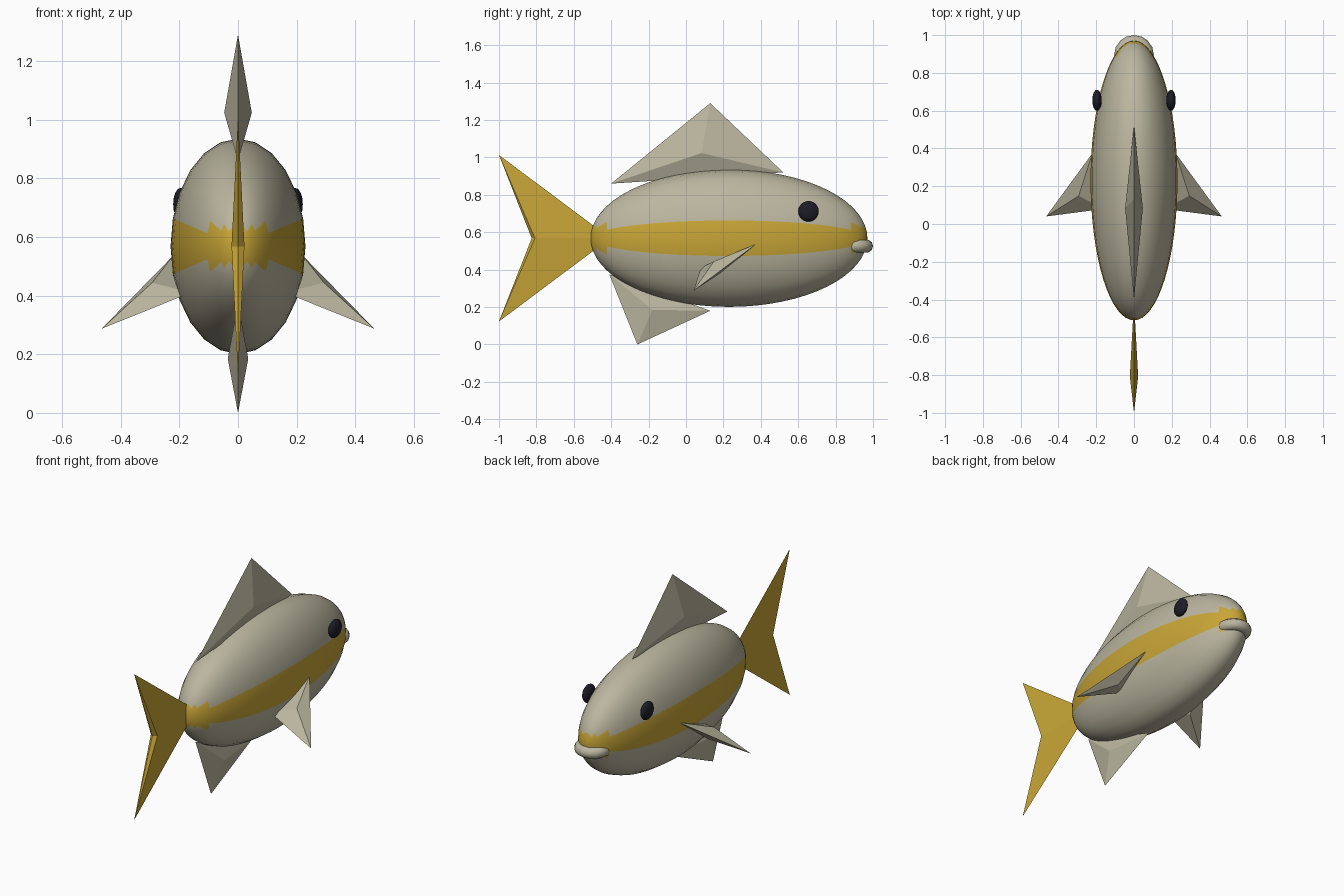
import bpy, bmesh, math
from mathutils import Vector, Matrix

if "Cube" in bpy.data.objects:
    bpy.data.objects.remove(bpy.data.objects["Cube"])


def material(name, rgb):
    m = bpy.data.materials.new(name)
    m.diffuse_color = (*rgb, 1)
    m.use_nodes = True
    m.node_tree.nodes["Principled BSDF"].inputs["Base Color"].default_value = m.diffuse_color
    return m


SILVER = material("warm silver", (0.50, 0.47, 0.35))
GOLD = material("gold", (0.58, 0.38, 0.038))
DARK = material("eye navy", (0.012, 0.012, 0.02))


def finish(name, bm, mats, smooth=False):
    bmesh.ops.recalc_face_normals(bm, faces=bm.faces[:])
    me = bpy.data.meshes.new(name)
    bm.to_mesh(me)
    bm.free()
    for m in mats:
        me.materials.append(m)
    for p in me.polygons:
        p.use_smooth = smooth
    ob = bpy.data.objects.new(name, me)
    bpy.context.collection.objects.link(ob)
    return ob


def ellipsoid(centre, radii, u, v):
    # sphere with its poles along y
    bm = bmesh.new()
    bmesh.ops.create_uvsphere(bm, u_segments=u, v_segments=v, radius=1)
    mat = (Matrix.Translation(centre) @ Matrix.Diagonal((*radii, 1))
           @ Matrix.Rotation(math.pi / 2, 4, 'X'))
    bmesh.ops.transform(bm, matrix=mat, verts=bm.verts[:])
    return bm


def fin(name, outline, thick, mat):
    # flat outline with a raised ridge point at the middle of each side
    pts = [Vector(p) for p in outline]
    mid = sum(pts, Vector()) / len(pts)
    n = (pts[1] - pts[0]).cross(pts[2] - pts[0]).normalized() * thick
    bm = bmesh.new()
    rim = [bm.verts.new(p) for p in pts]
    for tip in (bm.verts.new(mid + n), bm.verts.new(mid - n)):
        for a, b in zip(rim, rim[1:] + rim[:1]):
            bm.faces.new((a, b, tip))
    return finish(name, bm, [mat])


# Body with a gold side stripe that joins gold patches at both ends
C = Vector((0, 0.23, 0.568))
R = Vector((0.23, 0.74, 0.367))
bm = ellipsoid(C, R, 24, 32)
for f in bm.faces:
    d = f.calc_center_median() - C
    x, y, z = d.x / R.x, d.y / R.y, d.z / R.z
    in_stripe = abs(math.atan2(z, abs(x))) < math.radians(15)
    in_cap = abs(y) > 0.9 and abs(d.z) < 0.062
    f.material_index = 1 if in_stripe or in_cap else 0
finish("body", bm, [SILVER, GOLD], True)

# Lips
bm = bmesh.new()
NU, NV = 16, 10
rings = []
for i in range(NU):
    a = 2 * math.pi * i / NU
    ring = []
    for j in range(NV):
        b = 2 * math.pi * j / NV
        r = 0.07 + 0.035 * math.cos(b)
        ring.append(bm.verts.new((r * math.cos(a), 0.895 + r * math.sin(a),
                                  0.526 + 0.035 * math.sin(b))))
    rings.append(ring)
for i in range(NU):
    p, q = rings[i], rings[(i + 1) % NU]
    for j in range(NV):
        k = (j + 1) % NV
        bm.faces.new((p[j], q[j], q[k], p[k]))
finish("lips", bm, [SILVER], True)

# Fins on the centre line
fin("dorsal_fin", [(0, -0.4, 0.86), (0, 0.13, 1.29), (0, 0.52, 0.92)], 0.047, SILVER)
fin("anal_fin", [(0, -0.41, 0.375), (0, -0.26, 0), (0, 0.13, 0.18)], 0.035, SILVER)
fin("tail_fin", [(0, -1, 1.013), (0, -0.405, 0.568), (0, -1, 0.123), (0, -0.825, 0.568)],
    0.022, GOLD)

# Paired eyes and side fins
for s, side in ((1, "right"), (-1, "left")):
    finish(side + "_eye", ellipsoid(Vector((s * 0.196, 0.655, 0.712)),
           (0.025, 0.055, 0.055), 16, 12), [DARK], True)
    fin(side + "_pectoral_fin", [(s * 0.22, 0.375, 0.537), (s * 0.465, 0.04, 0.287),
        (s * 0.16, 0.08, 0.41)], 0.038, SILVER)
